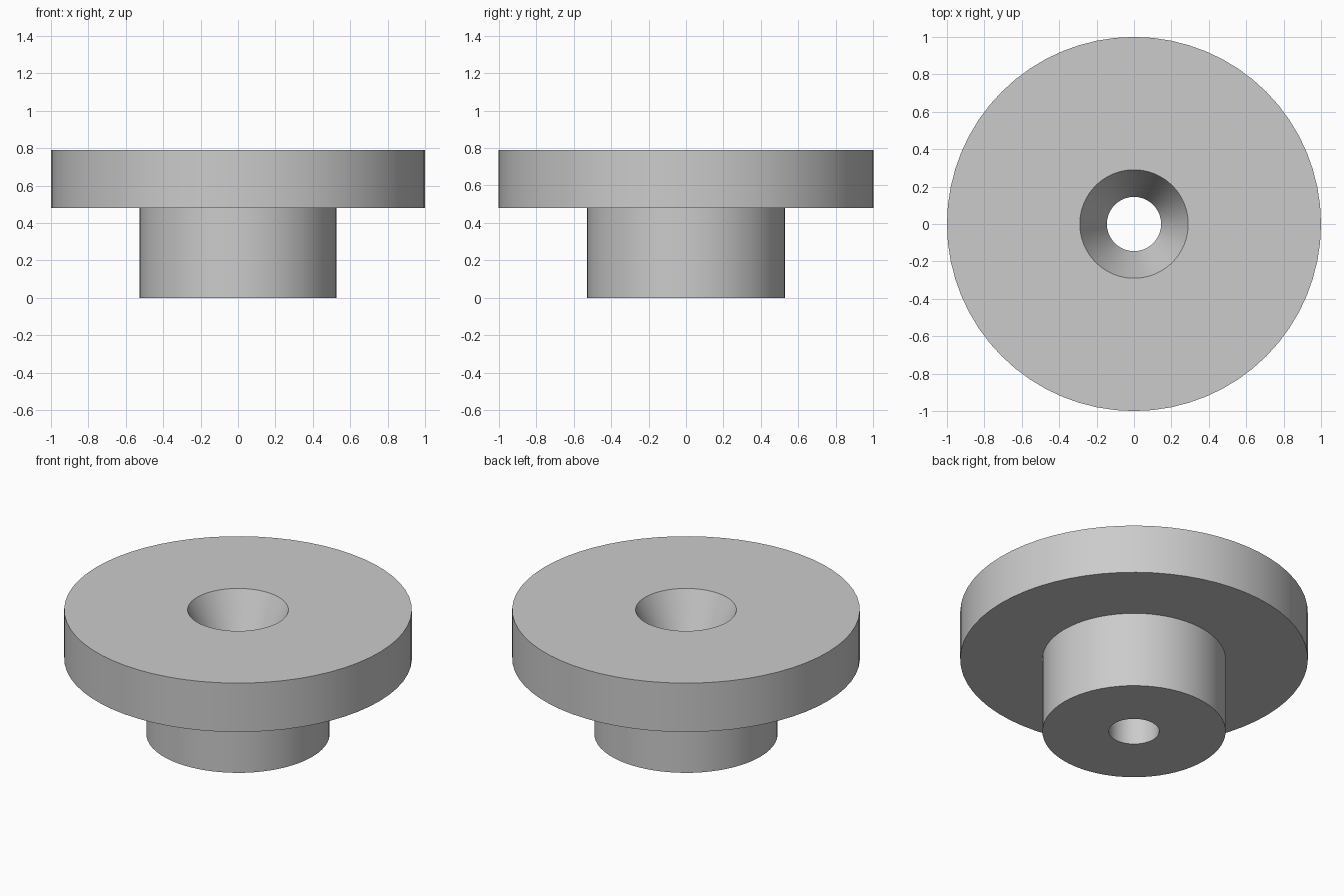
import bpy, bmesh, math

cube = bpy.data.objects.get("Cube")
if cube:
    bpy.data.objects.remove(cube, do_unlink=True)

SEGMENTS = 64

# Plain grey material
grey = bpy.data.materials.new("grey")
grey.use_nodes = True
colour = (0.6, 0.6, 0.6, 1)
grey.diffuse_color = colour
grey.node_tree.nodes["Principled BSDF"].inputs["Base Color"].default_value = colour


def lathe(name, profile):
    """Revolve a closed (radius, height) profile about the z axis."""
    bm = bmesh.new()
    rings = []
    for i in range(SEGMENTS):
        a = math.tau * i / SEGMENTS
        rings.append([bm.verts.new((r * math.cos(a), r * math.sin(a), z))
                      for r, z in profile])
    n = len(profile)
    for i in range(SEGMENTS):
        here, after = rings[i], rings[(i + 1) % SEGMENTS]
        for j in range(n):
            k = (j + 1) % n
            bm.faces.new((here[j], after[j], after[k], here[k]))
    bmesh.ops.recalc_face_normals(bm, faces=bm.faces)
    mesh = bpy.data.meshes.new(name)
    bm.to_mesh(mesh)
    bm.free()
    mesh.materials.append(grey)
    obj = bpy.data.objects.new(name, mesh)
    bpy.context.collection.objects.link(obj)
    bpy.ops.object.select_all(action='DESELECT')
    obj.select_set(True)
    bpy.context.view_layer.objects.active = obj
    bpy.ops.object.shade_smooth_by_angle(angle=math.radians(20))
    return obj


# Flanged bushing: hub, wide flange, tapered mouth and straight bore
lathe("flanged_bushing", [
    (0.145, 0), (0.527, 0),        # hub base
    (0.527, 0.48), (1, 0.48),      # underside of flange
    (1, 0.79), (0.29, 0.79),       # rim and top
    (0.145, 0.48),                 # foot of the tapered mouth
])
